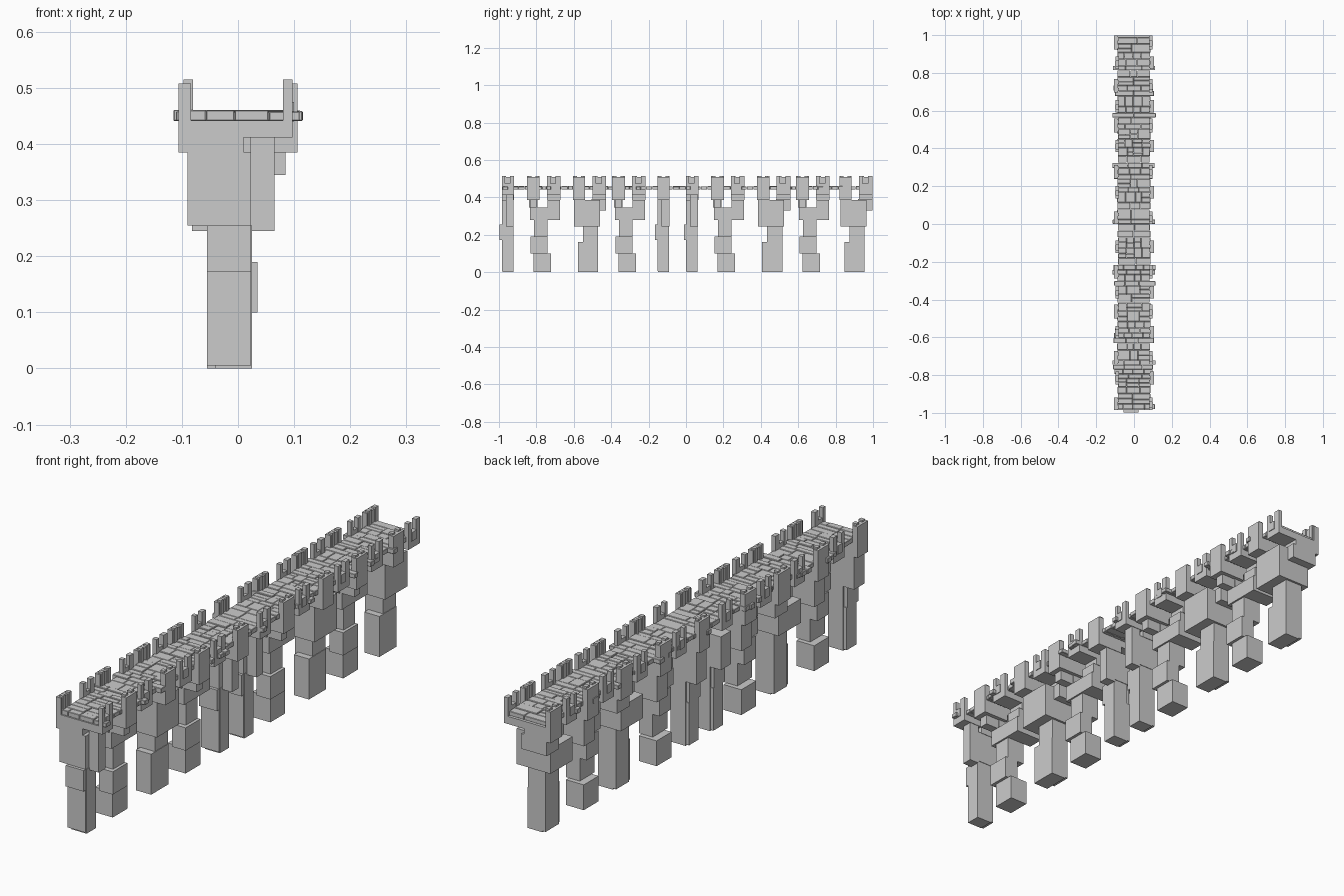
import bpy, bmesh, random

random.seed(4)


def make(name, boxes, bevel=0):
    """One mesh object out of (x0, x1, y0, y1, z0, z1) blocks."""
    bm = bmesh.new()
    for x0, x1, y0, y1, z0, z1 in boxes:
        vs = bmesh.ops.create_cube(bm, size=1)["verts"]
        for v in vs:
            v.co.x = x1 if v.co.x > 0 else x0
            v.co.y = y1 if v.co.y > 0 else y0
            v.co.z = z1 if v.co.z > 0 else z0
    me = bpy.data.meshes.new(name)
    bm.to_mesh(me)
    bm.free()
    ob = bpy.data.objects.new(name, me)
    bpy.context.collection.objects.link(ob)
    if bevel:
        m = ob.modifiers.new("Bevel", "BEVEL")
        m.width, m.segments = bevel, 1
    return ob


def flip(b, s):
    """Mirror a block to the left side when s is -1."""
    return b if s > 0 else (-b[1], -b[0]) + b[2:]


def frame(y0, y1, s):
    """Cross beam with a wide merlon on side s and split posts opposite."""
    d = y1 - y0
    wide = [(-0.01, 0.106, y0, y1, 0.385, 0.442),
            (0.084, 0.106, y0, y1, 0.44, 0.508),
            (0.080, 0.097, y0 + d * .1, y0 + d * .35, 0.44, 0.515),
            (0.080, 0.097, y0 + d * .65, y0 + d * .9, 0.44, 0.515)]
    split = [(0.01, 0.097, y0, y1, 0.412, 0.442),
             (0.080, 0.097, y0, y0 + d * .25, 0.412, 0.515),
             (0.080, 0.097, y0 + d * .65, y0 + d, 0.412, 0.515),
             (0.082, 0.100, y0 + d * .25, y0 + d * .65, 0.44, 0.475)]
    make("parapet_frame", [flip(b, s) for b in wide] + [flip(b, -s) for b in split])


def pier(name, y, blocks):
    make(name, [(b[0], b[1], y + b[2], y + b[3], b[4], b[5]) for b in blocks])


# Stepped piers: three repeating designs
SLIM = [(-0.055, 0.023, 0.035, 0.128, 0, 0.10),
        (-0.025, 0.035, 0.018, 0.110, 0.10, 0.19),
        (-0.055, 0.023, 0.037, 0.110, 0.19, 0.28),
        (-0.05, 0.03, 0.016, 0.176, 0.28, 0.345),
        (0.02, 0.085, 0.016, 0.052, 0.345, 0.40),
        (-0.045, 0.023, 0.010, 0.055, 0.345, 0.40),
        (-0.09, 0.023, 0.110, 0.176, 0.28, 0.386)]
BROAD = [(-0.041, 0.025, 0.027, 0.135, 0, 0.16),
         (-0.055, 0.023, 0.053, 0.135, 0.005, 0.255),
         (-0.082, 0.065, 0.005, 0.144, 0.245, 0.34),
         (-0.045, 0.065, 0.005, 0.144, 0.34, 0.386),
         (-0.09, 0.022, 0.10, 0.178, 0.33, 0.39)]
NARROW = [(-0.055, 0.023, 0.0, 0.06, 0.005, 0.172),
          (-0.041, 0.025, 0.004, 0.062, 0, 0.255),
          (-0.055, 0.023, -0.012, 0.056, 0.172, 0.255),
          (-0.09, 0.023, 0.0, 0.064, 0.255, 0.386),
          (0.022, 0.065, 0.022, 0.064, 0.245, 0.415)]

for y in (-0.85, -0.395, 0.134, 0.589):
    pier("slim_pier", y, SLIM)
    frame(y, y + 0.068, 1)
    frame(y + 0.107, y + 0.178, -1)
for y in (-0.605, 0.38, 0.82):
    pier("broad_pier", y, BROAD)
    frame(y, y + 0.066, 1)
    frame(y + 0.105, y + 0.178, -1)
for y, s in ((-0.985, -1), (0.0, -1), (-0.153, 1)):
    pier("narrow_pier", y, NARROW)
    frame(y, y + 0.066, s)

# Deck of irregular stone slabs laid in cross rows
slabs = []
y = -0.98
while y < 0.985:
    d = min(random.choice((0.024, 0.028, 0.035, 0.045, 0.055)), 0.99 - y)
    thin = d < 0.03
    reach = 0.095 if thin else 0.083
    left = -reach - random.uniform(0, 0.022 if thin else 0.006)
    right = reach + random.uniform(0, 0.022 if thin else 0.006)
    n = random.choice((2, 3, 3, 4))
    cuts = [left] + [left + (right - left) * (i + random.uniform(-.22, .22)) / n
                     for i in range(1, n)] + [right]
    for a, b in zip(cuts, cuts[1:]):
        top = random.uniform(0.457, 0.461)
        if d > 0.04 and random.random() < 0.5:
            m = y + d * random.uniform(0.4, 0.6)
            slabs += [(a, b - 0.001, y, m - 0.001, 0.441, top),
                      (a, b - 0.001, m, y + d - 0.001, 0.441, top - 0.001)]
        else:
            slabs.append((a, b - 0.001, y, y + d - 0.001, 0.441, top))
    y += d
make("deck_slabs", slabs, bevel=0.0015)
